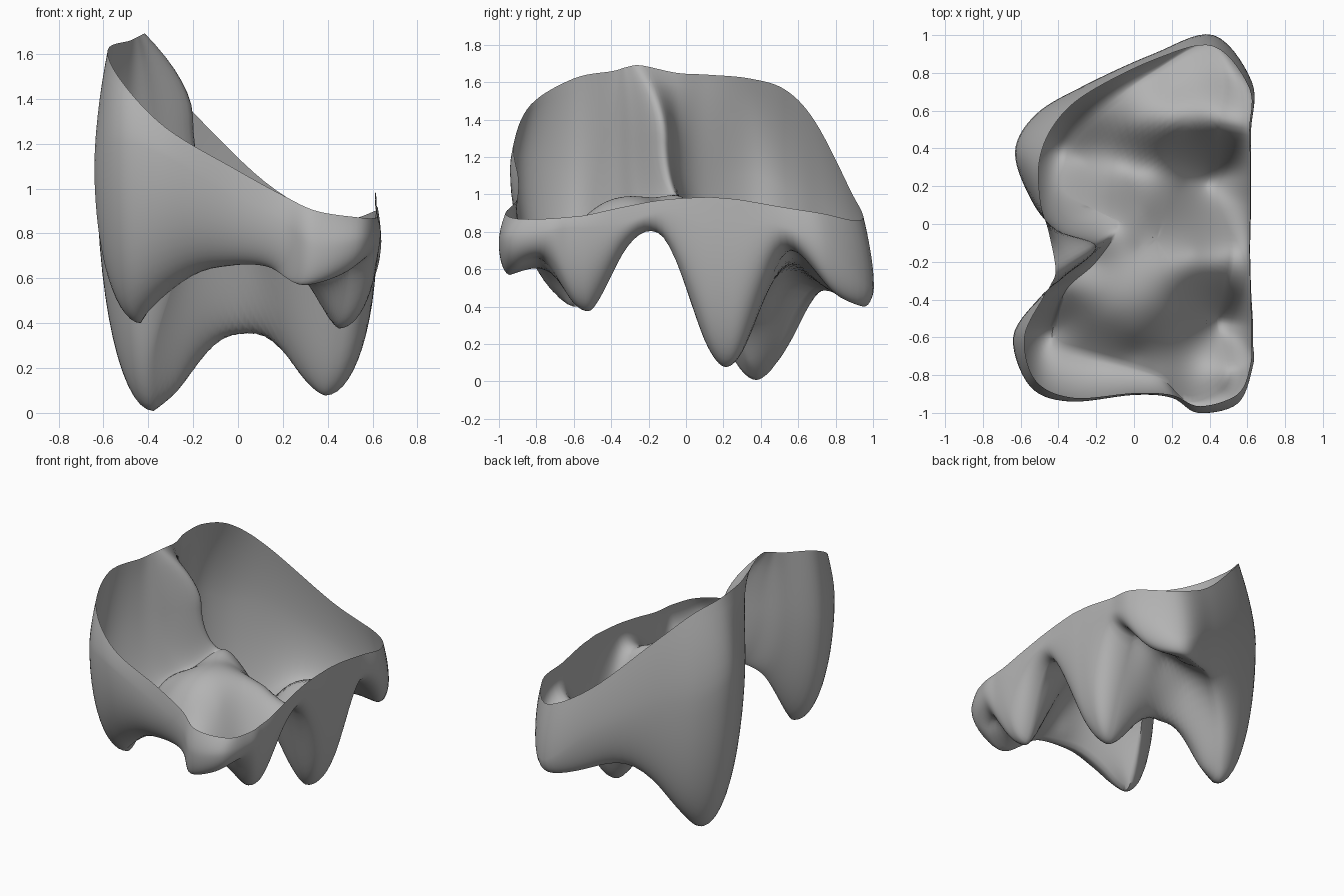
import bpy, bmesh, math
from mathutils import Vector

cube = bpy.data.objects.get("Cube")
if cube:
    bpy.data.objects.remove(cube, do_unlink=True)

# Three matching loops around the shell: lower edge, widest line and open rim
LOW = [
    (.52, -.12, .77), (.43, .1, .22), (.39, .2, .08), (.42, .3, .16), (.46, .53, .69),
    (.48, .8, .47), (.38, .95, .40), (.1, .8, .47), (-.2, .58, .32), (-.33, .46, .08),
    (-.38, .36, .01), (-.38, .18, .28), (-.22, .08, .76), (-.08, 0, .97), (-.2, -.2, .9),
    (-.36, -.35, .78), (-.43, -.56, .41), (-.41, -.64, .44), (-.28, -.68, .56),
    (0, -.76, .66), (.15, -.82, .645), (.29, -.94, .57), (.45, -.88, .62), (.5, -.77, .66),
    (.46, -.6, .42), (.45, -.51, .38), (.49, -.34, .68),
]
WIDE = [
    (.615, -.13, .9), (.62, .1, .82), (.62, .2, .8), (.62, .3, .8), (.62, .5, .83),
    (.625, .75, .72), (.42, 1.0, .5), (.1, .9, .75), (-.27, .73, .95), (-.52, .58, 1.0),
    (-.63, .38, 1.1), (-.54, .12, 1.1), (-.41, -.03, 1.2), (-.2, -.12, 1.32), (-.37, -.28, 1.3),
    (-.5, -.39, 1.25), (-.64, -.6, 1.1), (-.55, -.86, 1.2), (-.34, -.94, 1.15),
    (0, -.905, .95), (.2, -.92, .85), (.34, -1.0, .75), (.55, -.95, .77), (.63, -.75, .8),
    (.63, -.63, .82), (.63, -.53, .82), (.62, -.35, .84),
]
RIM = [
    (.61, -.13, .97), (.615, .1, .985), (.615, .2, .98), (.615, .3, .97), (.61, .5, .935),
    (.61, .72, .9), (.42, .94, .865), (.12, .875, 1.03), (-.25, .69, 1.39), (-.42, .53, 1.56),
    (-.5, .34, 1.62), (-.495, .12, 1.64), (-.45, -.05, 1.65), (-.415, -.24, 1.69),
    (-.44, -.32, 1.68), (-.48, -.39, 1.66), (-.58, -.6, 1.62), (-.52, -.83, 1.48),
    (-.32, -.92, 1.27), (0, -.895, 1.08), (.2, -.905, .97), (.35, -.965, .9), (.55, -.9, .87),
    (.615, -.75, .87), (.62, -.62, .88), (.62, -.53, .89), (.615, -.35, .93),
]
# Saddles, basins and the central dome of the floor
FLOOR = [
    (0, .23, .40), (-.27, .33, .11), (.28, .22, .17), (.05, .08, .74), (.1, -.3, .98),
    (.03, -.12, .96), (.32, -.14, .87), (0, .52, .52), (.2, .54, .62), (.2, .72, .52),
    (-.15, -.5, .86), (0, -.57, .85), (.2, -.48, .83), (0, -.69, .70), (-.15, -.32, .94),
]
STEPS, FLOOR_RINGS, LOWER_RINGS, UPPER_RINGS = 7, 26, 14, 7
CENTRE = Vector((.12, -.08))


def kernel(d2):
    return 0.0 if d2 < 1e-9 else d2 * math.log(d2)


def thin_plate(points):
    """Return a smooth height function through the points."""
    n = len(points)
    rows = [[kernel((p[0] - q[0]) ** 2 + (p[1] - q[1]) ** 2) for q in points]
            + [1, p[0], p[1], p[2]] for p in points]
    for k in range(3):
        rows.append([(1, p[0], p[1])[k] for p in points] + [0, 0, 0, 0])
    m = n + 3
    for c in range(m):
        piv = max(range(c, m), key=lambda r: abs(rows[r][c]))
        rows[c], rows[piv] = rows[piv], rows[c]
        for r in range(m):
            if r != c:
                f = rows[r][c] / rows[c][c]
                rows[r] = [a - f * b for a, b in zip(rows[r], rows[c])]
    w = [rows[i][m] / rows[i][i] for i in range(m)]

    def height(x, y):
        return w[n] + w[n + 1] * x + w[n + 2] * y + sum(
            wi * kernel((x - p[0]) ** 2 + (y - p[1]) ** 2) for wi, p in zip(w, points))
    return height


def closed_spline(points, steps):
    """Sample a closed Catmull-Rom curve through the points."""
    n, out = len(points), []
    for i in range(n):
        p, q, r, u = (Vector(points[(i + k) % n]) for k in (-1, 0, 1, 2))
        for s in range(steps):
            t = s / steps
            out.append(.5 * (2 * q + (r - p) * t + (2 * p - 5 * q + 4 * r - u) * t * t
                             + (3 * q - p - 3 * r + u) * t ** 3))
    return out


height = thin_plate(LOW + FLOOR)
low, wide, rim = (closed_spline(pts, STEPS) for pts in (LOW, WIDE, RIM))
bm = bmesh.new()
rings = []


def add_ring(points):
    rings.append([bm.verts.new(p) for p in points])


def blend(a, b, flat, rise):
    """Move from a to b by separate amounts in plan and in height."""
    return (*a.xy.lerp(b.xy, flat), a.z + (b.z - a.z) * rise)


# Cusped floor, from the middle out to the lower edge
for j in range(1, FLOOR_RINGS + 1):
    plan = [CENTRE.lerp(p.xy, j / FLOOR_RINGS) for p in low]
    add_ring([(p.x, p.y, max(0, height(p.x, p.y))) for p in plan])
low = [v.co.copy() for v in rings[-1]]

# Rounded lower wall, from the lower edge up to the widest line
for j in range(1, LOWER_RINGS + 1):
    a = j / LOWER_RINGS * math.pi / 2
    add_ring([blend(p, q, math.sin(a), 1 - math.cos(a)) for p, q in zip(low, wide)])

# Upper wall, leaning in to the open rim
for j in range(1, UPPER_RINGS + 1):
    t = j / UPPER_RINGS
    add_ring([blend(p, q, t ** 1.7, t) for p, q in zip(wide, rim)])

# Skin, wound so that the outside faces down and outward
n = len(low)
for lo, hi in zip(rings, rings[1:]):
    for i in range(n):
        k = (i + 1) % n
        bm.faces.new((lo[k], hi[k], hi[i], lo[i]))
mid = bm.verts.new((*CENTRE, height(*CENTRE)))
for i in range(n):
    bm.faces.new((mid, rings[0][(i + 1) % n], rings[0][i]))

mesh = bpy.data.meshes.new("cusped_shell")
bm.to_mesh(mesh)
bm.free()
shell = bpy.data.objects.new("cusped_shell", mesh)
bpy.context.collection.objects.link(shell)

# Plain grey
grey = bpy.data.materials.new("plain_grey")
grey.use_nodes = True
colour = (.45, .45, .45, 1)
grey.diffuse_color = colour
grey.node_tree.nodes["Principled BSDF"].inputs["Base Color"].default_value = colour
mesh.materials.append(grey)

bpy.context.view_layer.objects.active = shell
shell.select_set(True)
bpy.ops.object.shade_smooth_by_angle(angle=math.radians(60))
